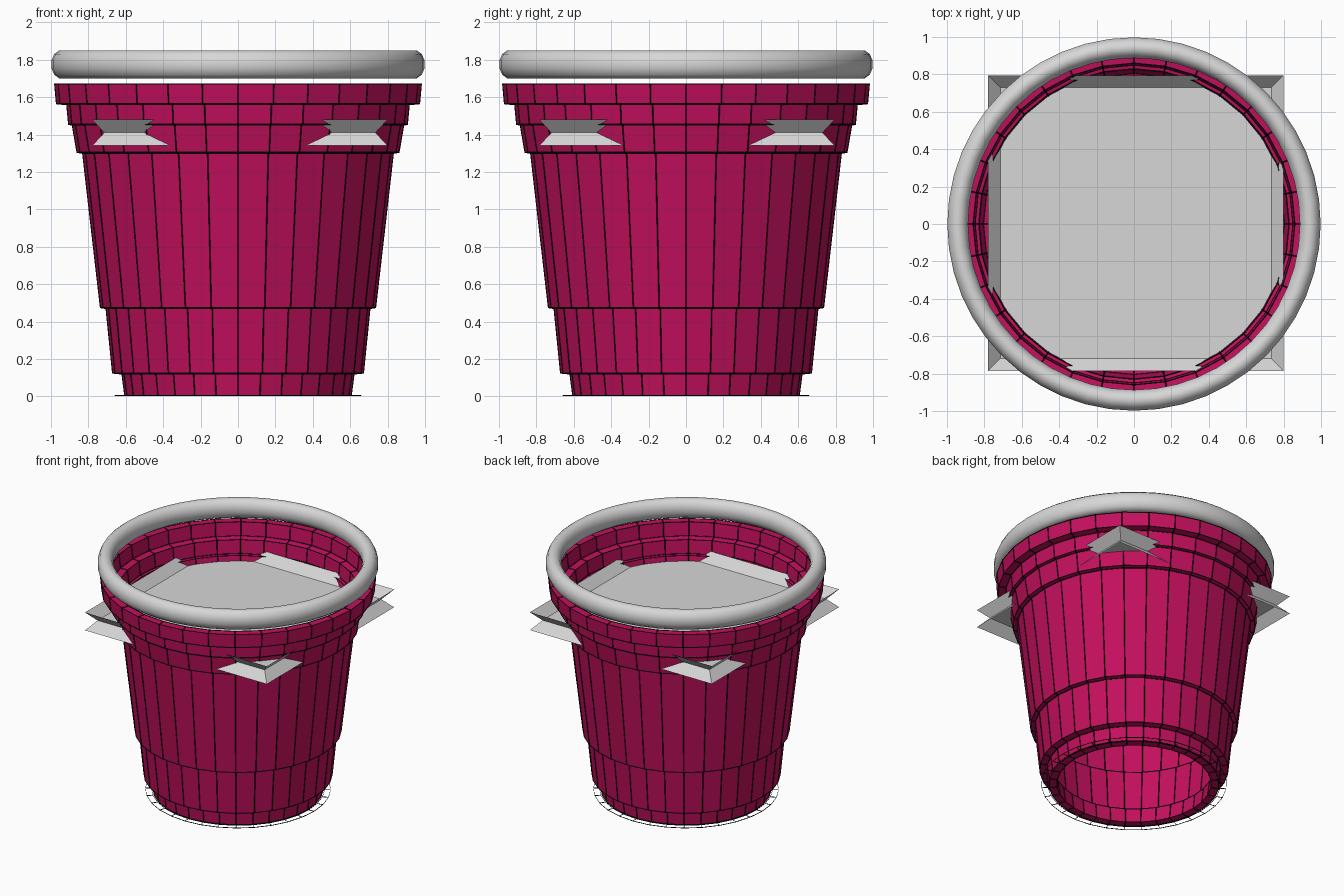
import bpy, bmesh
from math import sin, cos, pi

cube = bpy.data.objects.get("Cube")
if cube:
    bpy.data.objects.remove(cube, do_unlink=True)


def material(name, rgb):
    m = bpy.data.materials.new(name)
    m.use_nodes = True
    m.diffuse_color = (*rgb, 1)
    m.node_tree.nodes["Principled BSDF"].inputs["Base Color"].default_value = (*rgb, 1)
    return m


crimson = material("crimson", (0.55, 0.005, 0.11))
grey = material("light_grey", (0.68, 0.68, 0.68))
black = material("black", (0.002, 0.002, 0.002))


def loft(name, loops, mat, close=False, cap=False):
    """Bridge successive loops of points into one mesh."""
    bm = bmesh.new()
    rings = [[bm.verts.new(p) for p in loop] for loop in loops]
    n = len(rings[0])
    pairs = list(zip(rings, rings[1:]))
    if close:
        pairs.append((rings[-1], rings[0]))
    for a, b in pairs:
        for i in range(n):
            j = (i + 1) % n
            bm.faces.new((a[i], a[j], b[j], b[i]))
    if cap:
        bm.faces.new(rings[-1])
    if close:
        bmesh.ops.recalc_face_normals(bm, faces=bm.faces)
    mesh = bpy.data.meshes.new(name)
    bm.to_mesh(mesh)
    bm.free()
    mesh.materials.append(mat)
    obj = bpy.data.objects.new(name, mesh)
    bpy.context.collection.objects.link(obj)
    return obj


def circle(r, z, n=32):
    return [(r * cos(2 * pi * i / n), r * sin(2 * pi * i / n), z) for i in range(n)]


def square(h, z):
    return [(0.01 + h * sx, 0.005 + h * sy, z)
            for sx, sy in ((-1, -1), (1, -1), (1, 1), (-1, 1))]


def wire(obj, thickness):
    mod = obj.modifiers.new("wire", 'WIREFRAME')
    mod.thickness = thickness
    mod.use_even_offset = False


# Stepped cup wall: outer profile from the foot up, inner one back down
outer = [(0.605, 0.005), (0.62, 0.12), (0.67, 0.125), (0.705, 0.47), (0.735, 0.475),
         (0.83, 1.30), (0.86, 1.305), (0.885, 1.45), (0.905, 1.455), (0.915, 1.56),
         (0.97, 1.565), (0.98, 1.67)]
wall = 0.055
profile = outer + [(r - wall, z) for r, z in reversed(outer)]
loops = [circle(r, z) for r, z in profile]
loft("cup_body", loops, crimson, close=True)

# Black edge lines over the cup, and the open wire ring round its foot
wire(loft("edge_lines", loops, black, close=True), 0.009)
wire(loft("foot_wire_ring", [circle(0.615, 0.004), circle(0.66, 0.004)], black), 0.006)

# Rounded rim floating just above the wall
steps = 12
rim = loft("rim", [circle(0.9425 + 0.0575 * cos(2 * pi * (k + 0.5) / steps),
                          1.775 + 0.077 * sin(2 * pi * (k + 0.5) / steps), 48)
                   for k in range(steps)], grey, close=True)
for p in rim.data.polygons:
    p.use_smooth = True

# Square tray whose corners poke through the wall: flared skirt, flared lip, floor
loft("tray_skirt", [square(0.79, 1.34), square(0.725, 1.41)], grey, cap=True)
loft("tray_lip", [square(0.79, 1.48), square(0.725, 1.41)], grey)
